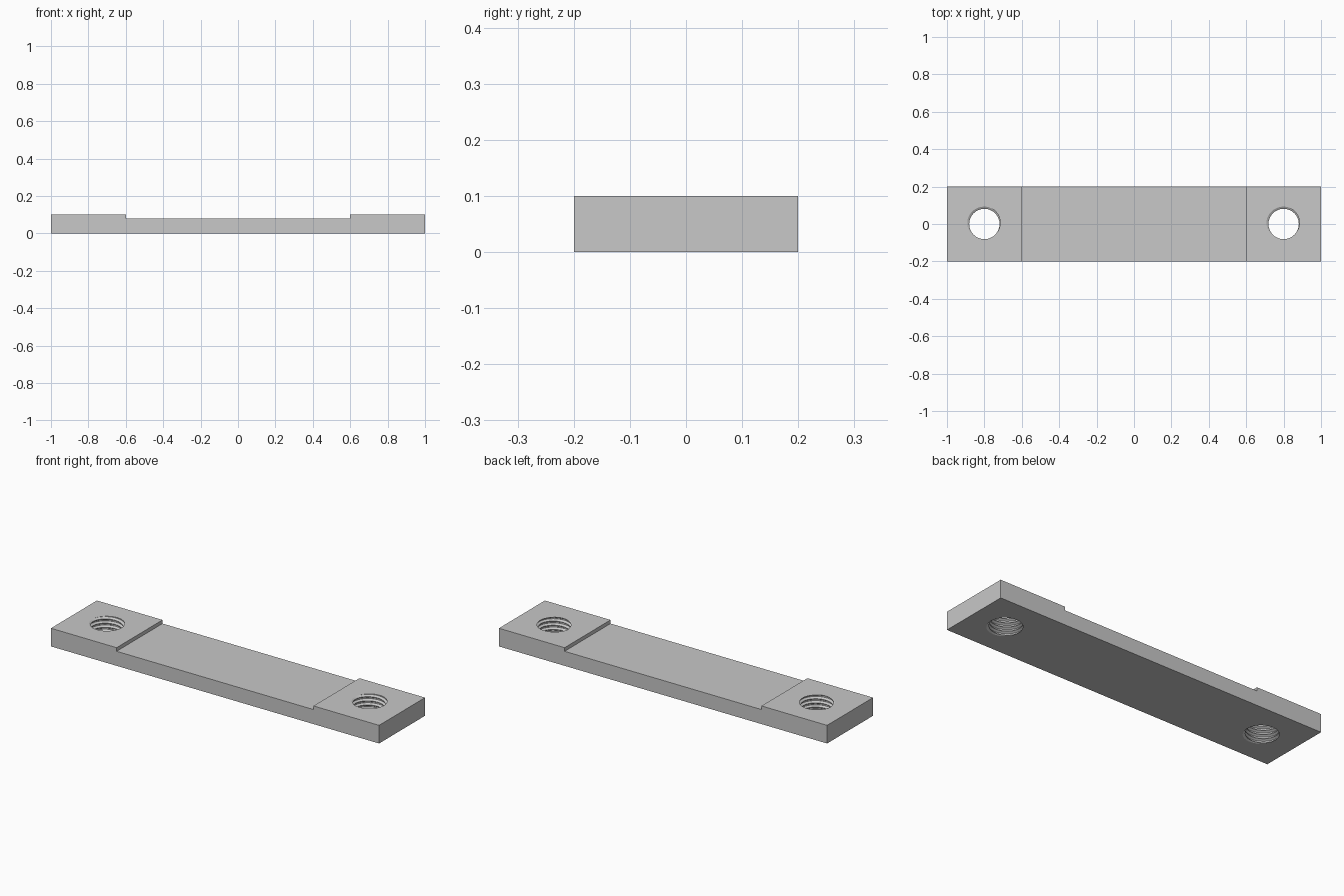
import bpy
import bmesh
from math import cos, sin, tau, radians

cube = bpy.data.objects.get("Cube")
if cube:
    bpy.data.objects.remove(cube, do_unlink=True)

# Plate and thread sizes
HALF_WIDTH, HEIGHT, RECESS = 0.2, 0.1, 0.08
MINOR, MAJOR, PITCH = 0.081, 0.093, 0.023
SIDES, TURNS = 64, 11
THREAD = [(0.0, MINOR), (0.15, MINOR), (0.45, MAJOR), (0.7, MAJOR)]
STEPS = len(THREAD)

metal = bpy.data.materials.new("plain grey")
metal.use_nodes = True
grey = (0.58, 0.58, 0.58, 1)
metal.diffuse_color = grey
metal.node_tree.nodes["Principled BSDF"].inputs["Base Color"].default_value = grey


def make_object(name, bm):
    bmesh.ops.recalc_face_normals(bm, faces=bm.faces)
    mesh = bpy.data.meshes.new(name)
    bm.to_mesh(mesh)
    bm.free()
    mesh.materials.append(metal)
    obj = bpy.data.objects.new(name, mesh)
    bpy.context.collection.objects.link(obj)
    return obj


def make_plate():
    """Side profile with raised ends, extruded across the width."""
    bm = bmesh.new()
    profile = [(-1, 0), (1, 0), (1, HEIGHT), (0.6, HEIGHT), (0.6, RECESS),
               (-0.6, RECESS), (-0.6, HEIGHT), (-1, HEIGHT)]
    face = bm.faces.new([bm.verts.new((x, -HALF_WIDTH, z)) for x, z in profile])
    side = bmesh.ops.extrude_face_region(bm, geom=[face])
    moved = [v for v in side["geom"] if isinstance(v, bmesh.types.BMVert)]
    bmesh.ops.translate(bm, verts=moved, vec=(0, 2 * HALF_WIDTH, 0))
    return make_object("mounting_plate", bm)


def make_thread_cutter(x):
    """Closed helical screw body; each turn joins the next at the seam."""
    bm = bmesh.new()
    start = HEIGHT - PITCH * 7.908
    last = TURNS * STEPS
    columns = []
    for i in range(SIDES):
        a = tau * i / SIDES
        column = []
        for k in range(last + 1 + (STEPS if i == 0 else 0)):
            rise, r = THREAD[k % STEPS]
            z = start + PITCH * (k // STEPS + rise + i / SIDES)
            column.append(bm.verts.new((x + r * cos(a), r * sin(a), z)))
        columns.append(column)
    seam = columns[0]
    for i in range(SIDES):
        a = columns[i]
        b = columns[i + 1] if i < SIDES - 1 else seam[STEPS:]
        for k in range(last):
            bm.faces.new((a[k], b[k], b[k + 1], a[k + 1]))
    # Fan caps beyond the plate
    for k, z in ((0, -0.12), (last, 0.22)):
        loop = [c[k] for c in columns] + [seam[k + s] for s in range(STEPS, 0, -1)]
        tip = bm.verts.new((x, 0, z))
        for v, w in zip(loop, loop[1:] + loop[:1]):
            bm.faces.new((v, w, tip))
    cutter = make_object("thread_cutter", bm)
    cutter.hide_render = True
    return cutter


plate = make_plate()
bpy.ops.object.select_all(action="DESELECT")
plate.select_set(True)
bpy.context.view_layer.objects.active = plate

# Threaded hole through each raised end
for x in (-0.8, 0.8):
    cutter = make_thread_cutter(x)
    cut = plate.modifiers.new("threaded_hole", "BOOLEAN")
    cut.operation = "DIFFERENCE"
    cut.solver = "EXACT"
    cut.object = cutter
    bpy.ops.object.modifier_apply(modifier=cut.name)
    bpy.data.objects.remove(cutter, do_unlink=True)

bpy.ops.object.shade_smooth_by_angle(angle=radians(25))
